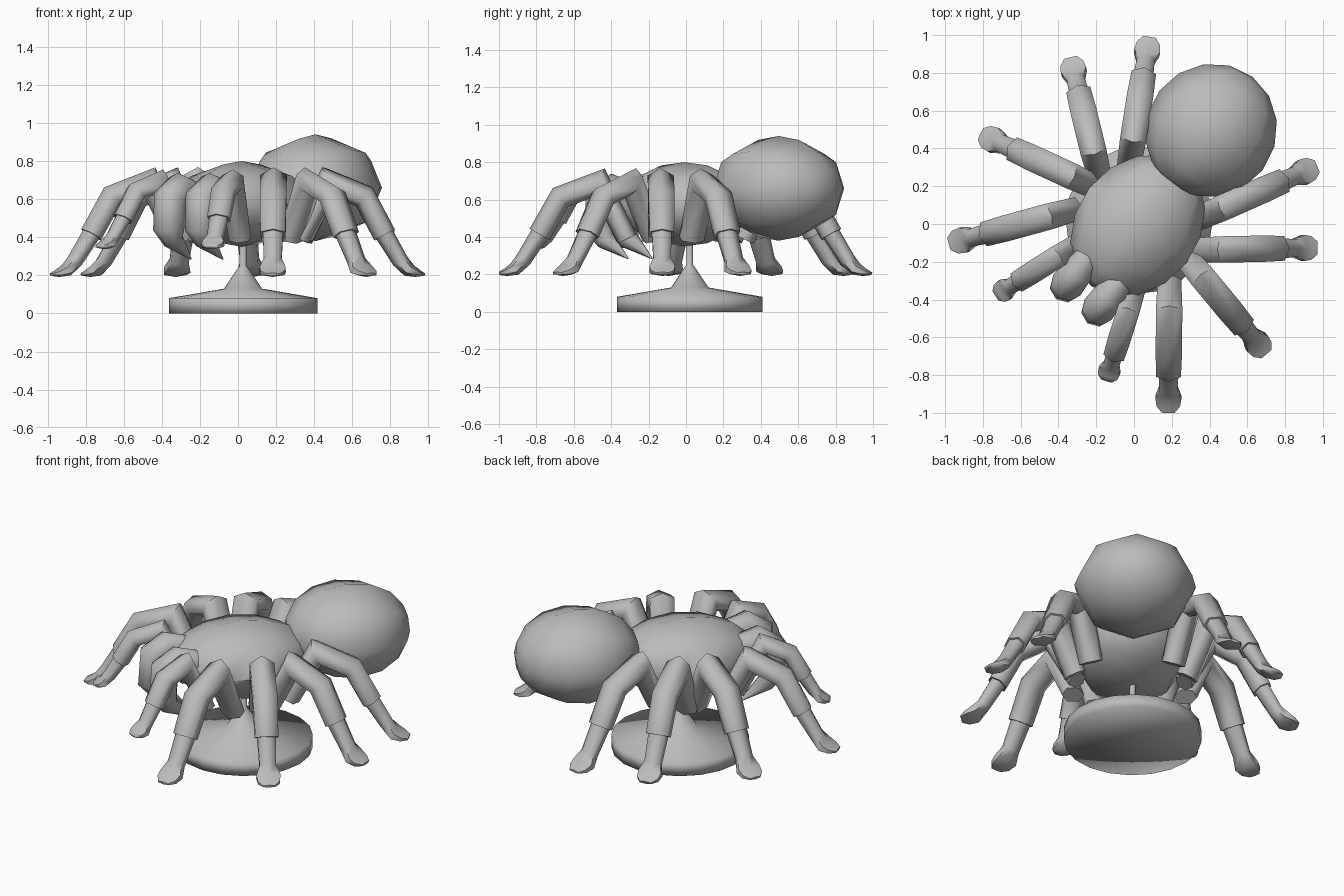
import bpy, bmesh, math
from mathutils import Vector, Matrix

cube = bpy.data.objects.get("Cube")
if cube:
    bpy.data.objects.remove(cube, do_unlink=True)

GREY = (0.5, 0.5, 0.5, 1)
mat = bpy.data.materials.new("plain_grey")
mat.use_nodes = True
mat.diffuse_color = GREY
bsdf = next(n for n in mat.node_tree.nodes if n.type == 'BSDF_PRINCIPLED')
bsdf.inputs["Base Color"].default_value = GREY

# The creature stands diagonally: local +y is its rear, local x its sides
PLACE = Matrix.Translation((0.026, 0, 0)) @ Matrix.Rotation(math.radians(-37.6), 4, 'Z')


def finish(name, bm, angle):
    bmesh.ops.recalc_face_normals(bm, faces=bm.faces)
    mesh = bpy.data.meshes.new(name)
    bm.to_mesh(mesh)
    bm.free()
    mesh.materials.append(mat)
    ob = bpy.data.objects.new(name, mesh)
    bpy.context.collection.objects.link(ob)
    ob.matrix_world = PLACE
    bpy.ops.object.select_all(action='DESELECT')
    ob.select_set(True)
    bpy.context.view_layer.objects.active = ob
    bpy.ops.object.shade_smooth_by_angle(angle=math.radians(angle))
    return ob


def ellipsoid(name, centre, radii):
    """Octagonal body with its poles along the local y axis."""
    bm = bmesh.new()
    bmesh.ops.create_uvsphere(bm, u_segments=8, v_segments=8, radius=1)
    bm.transform(Matrix.Translation(centre) @ Matrix.Diagonal((*radii, 1))
                 @ Matrix.Rotation(math.pi / 2, 4, 'X'))
    return finish(name, bm, 60)


def loft(bm, stations, side, sides=6, mitre=True):
    """Tube through stations (point, half width, half height)."""
    pts = [Vector(s[0]) for s in stations]
    rings = []
    for i, (p, w, h) in enumerate(stations):
        before = (pts[i] - pts[max(i - 1, 0)]).normalized()
        after = (pts[min(i + 1, len(pts) - 1)] - pts[i]).normalized()
        tangent = (before + after).normalized()
        stretch = 1.0
        if mitre and 0 < i < len(pts) - 1:
            stretch = 1 / max(tangent.dot(after), 0.6)
        up = side.cross(tangent)
        ring = []
        for k in range(sides):
            a = math.tau * k / sides
            ring.append(bm.verts.new(pts[i] + side * (w * math.sin(a))
                                     + up * (h * stretch * math.cos(a))))
        rings.append(ring)
    for r0, r1 in zip(rings, rings[1:]):
        for k in range(sides):
            n = (k + 1) % sides
            bm.faces.new((r0[k], r0[n], r1[n], r1[k]))
    bm.faces.new(rings[0])
    bm.faces.new(rings[-1])


def leg(name, knee, tip, r, foot_z):
    """Limb rising to a knee, then stepping down to a flat flared foot."""
    knee, tip = Vector(knee), Vector(tip)
    out = (tip - knee).normalized()
    side = Vector((-out.y, out.x, 0))
    drop = 0.69 - foot_z

    def at(along, height):
        p = knee.lerp(tip, along)
        return (p.x, p.y, foot_z + drop * height)

    hip = knee - out * 0.15
    bm = bmesh.new()
    # thigh, shin and the overlapping sleeve
    loft(bm, [((hip.x, hip.y, 0.39), r, r * 0.75),
              (at(0, 1), r * 1.12, r * 0.85),
              (at(0.40, 0.84), r * 1.12, r * 0.85),
              (at(0.62, 0.43), r * 1.05, r * 0.85)], side)
    # lower shin and foot
    loft(bm, [(at(0.55, 0.55), r * 0.88, r * 0.72),
              (at(0.79, 0.15), r * 0.75, r * 0.6),
              (at(0.88, 0.05), r * 1.1, r * 0.5),
              (at(0.97, 0.015), r * 1.0, r * 0.3),
              (at(1.04, 0.0), r * 0.55, r * 0.12)], side)
    finish(name, bm, 70)


# Body
ellipsoid("thorax", (0, -0.01, 0.575), (0.325, 0.405, 0.225))
ellipsoid("abdomen", (0, 0.625, 0.66), (0.345, 0.36, 0.28))

# Limbs, given as knee and tip on one side
LIMBS = {
    "front_leg": ((0.41, -0.27), (0.72, -0.68), 0.072, 0.205),
    "mid_front_leg": ((0.45, -0.02), (0.935, -0.13), 0.072, 0.205),
    "mid_rear_leg": ((0.435, 0.165), (0.81, 0.465), 0.072, 0.205),
    "rear_leg": ((0.305, 0.35), (0.55, 0.80), 0.072, 0.205),
    "palp": ((0.24, -0.41), (0.365, -0.75), 0.062, 0.35),
}
for sign, label in ((1, "left"), (-1, "right")):
    for part, (knee, tip, r, foot_z) in LIMBS.items():
        leg(f"{label}_{part}", (sign * knee[0], knee[1], 0), (sign * tip[0], tip[1], 0), r, foot_z)

    # Jaw with a fang curling back beneath it
    jaw = [(-0.30, 0.63, 0.07), (-0.41, 0.655, 0.085), (-0.49, 0.60, 0.09),
           (-0.50, 0.45, 0.085), (-0.46, 0.38, 0.055), (-0.31, 0.285, 0.004)]
    bm = bmesh.new()
    loft(bm, [((sign * 0.105, y, z), r, r) for y, z, r in jaw], Vector((1, 0, 0)), 8, False)
    finish(f"{label}_jaw", bm, 60)

# Display stand: disc, cone and stem spun from one profile
profile = [(0.39, 0), (0.39, 0.08), (0.1, 0.13), (0.03, 0.235), (0.018, 0.25), (0.018, 0.42)]
bm = bmesh.new()
verts = [bm.verts.new((r, 0, z)) for r, z in [(0, 0)] + profile]
edges = [bm.edges.new(pair) for pair in zip(verts, verts[1:])]
bmesh.ops.spin(bm, geom=verts + edges, cent=(0, 0, 0), axis=(0, 0, 1),
               angle=math.tau, steps=20)
bmesh.ops.remove_doubles(bm, verts=bm.verts, dist=0.0005)
stand = finish("stand", bm, 95)
stand.location = (0.027, 0.02, 0)
